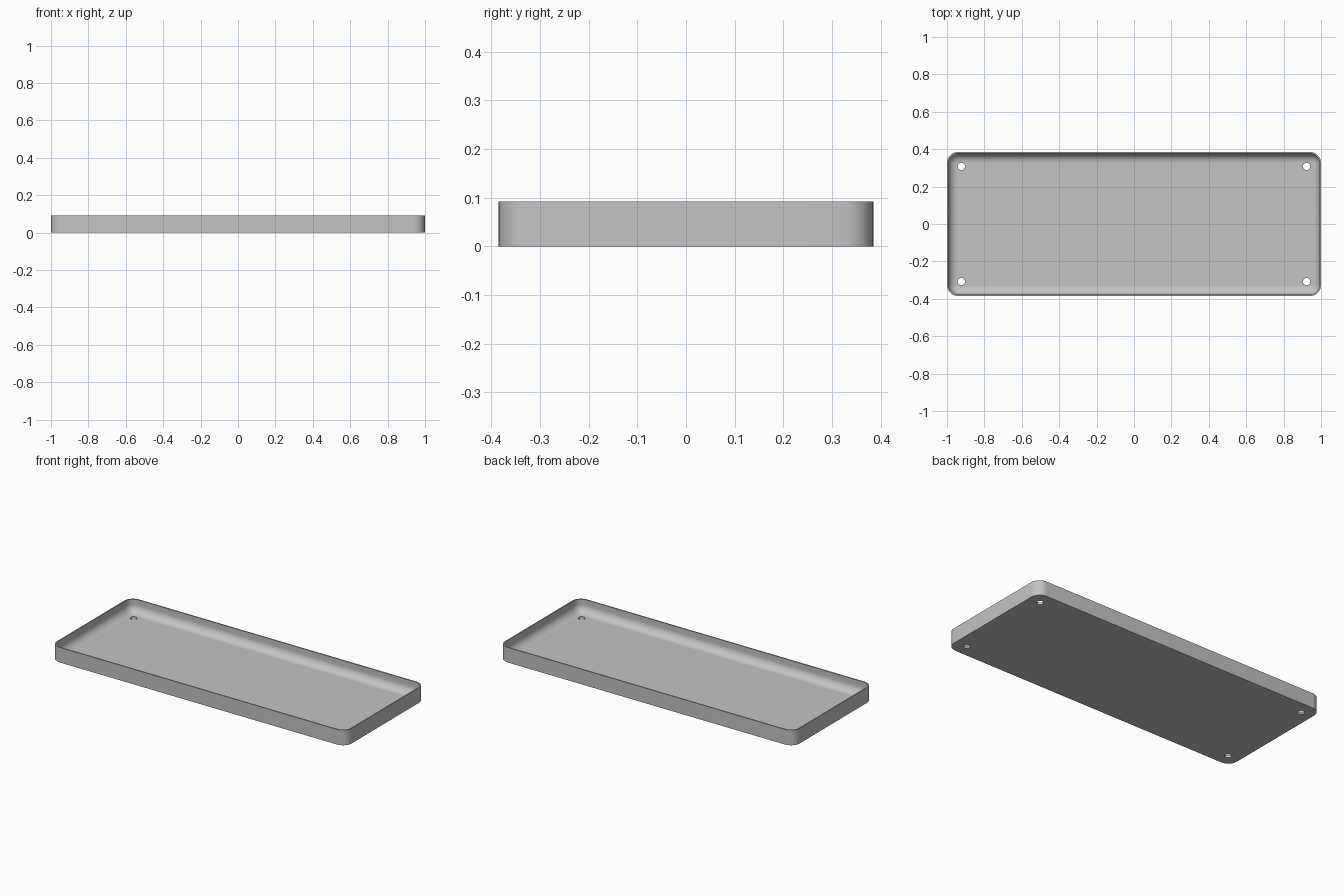
import bpy, bmesh, math

cube = bpy.data.objects.get("Cube")
if cube:
    bpy.data.objects.remove(cube, do_unlink=True)

HX, HY, HEIGHT = 1.0, 0.385, 0.0923
CORNER, WALL, FLOOR, FILLET = 0.06, 0.0077, 0.0125, 0.048
HOLE_X, HOLE_Y, HOLE_R = 0.923, 0.308, 0.0195
STEPS = 12

grey = bpy.data.materials.new("light grey")
grey.use_nodes = True
COLOR = (0.55, 0.55, 0.55, 1)
grey.diffuse_color = COLOR
grey.node_tree.nodes["Principled BSDF"].inputs["Base Color"].default_value = COLOR


def ring(bm, inset, z):
    """Rounded rectangle of vertices, inset from the outer outline."""
    r = max(CORNER - inset, 0.003)
    cx, cy = HX - inset - r, HY - inset - r
    verts = []
    for q, (sx, sy) in enumerate([(1, 1), (-1, 1), (-1, -1), (1, -1)]):
        for i in range(STEPS + 1):
            a = (q + i / STEPS) * math.pi / 2
            verts.append(bm.verts.new((sx * cx + r * math.cos(a), sy * cy + r * math.sin(a), z)))
    return verts


# Tray shell: outer wall, rim, inner wall, then a hollow fillet down to the floor
bm = bmesh.new()
rings = [ring(bm, 0, 0), ring(bm, 0, HEIGHT), ring(bm, WALL, HEIGHT)]
for i in range(STEPS + 1):
    a = i / STEPS * math.pi / 2
    rings.append(ring(bm, WALL + FILLET * (1 - math.cos(a)), FLOOR + FILLET * (1 - math.sin(a))))
for lo, hi in zip(rings, rings[1:]):
    n = len(lo)
    for i in range(n):
        j = (i + 1) % n
        bm.faces.new((lo[i], lo[j], hi[j], hi[i]))
bm.faces.new(rings[0][::-1])
bm.faces.new(rings[-1])
bmesh.ops.recalc_face_normals(bm, faces=bm.faces)
mesh = bpy.data.meshes.new("tray")
bm.to_mesh(mesh)
bm.free()
mesh.materials.append(grey)
tray = bpy.data.objects.new("tray", mesh)
bpy.context.collection.objects.link(tray)

# Four screw holes through the floor
bm = bmesh.new()
for sx in (-1, 1):
    for sy in (-1, 1):
        made = bmesh.ops.create_cone(bm, cap_ends=True, segments=32, radius1=HOLE_R,
                                     radius2=HOLE_R, depth=0.1)
        bmesh.ops.translate(bm, verts=made["verts"], vec=(sx * HOLE_X, sy * HOLE_Y, 0))
cut_mesh = bpy.data.meshes.new("hole_cutter")
bm.to_mesh(cut_mesh)
bm.free()
cut_mesh.materials.append(grey)
cutter = bpy.data.objects.new("hole_cutter", cut_mesh)
bpy.context.collection.objects.link(cutter)
cutter.hide_render = True

bpy.ops.object.select_all(action="DESELECT")
tray.select_set(True)
bpy.context.view_layer.objects.active = tray
mod = tray.modifiers.new("holes", "BOOLEAN")
mod.operation = "DIFFERENCE"
mod.solver = "EXACT"
mod.object = cutter
bpy.ops.object.modifier_apply(modifier=mod.name)
bpy.data.objects.remove(cutter, do_unlink=True)

# Smooth corners and fillet, flat floor, rim and underside
bpy.ops.object.shade_smooth_by_angle(angle=math.radians(30))
for face in tray.data.polygons:
    if abs(face.normal.z) > 0.9999:
        face.use_smooth = False
